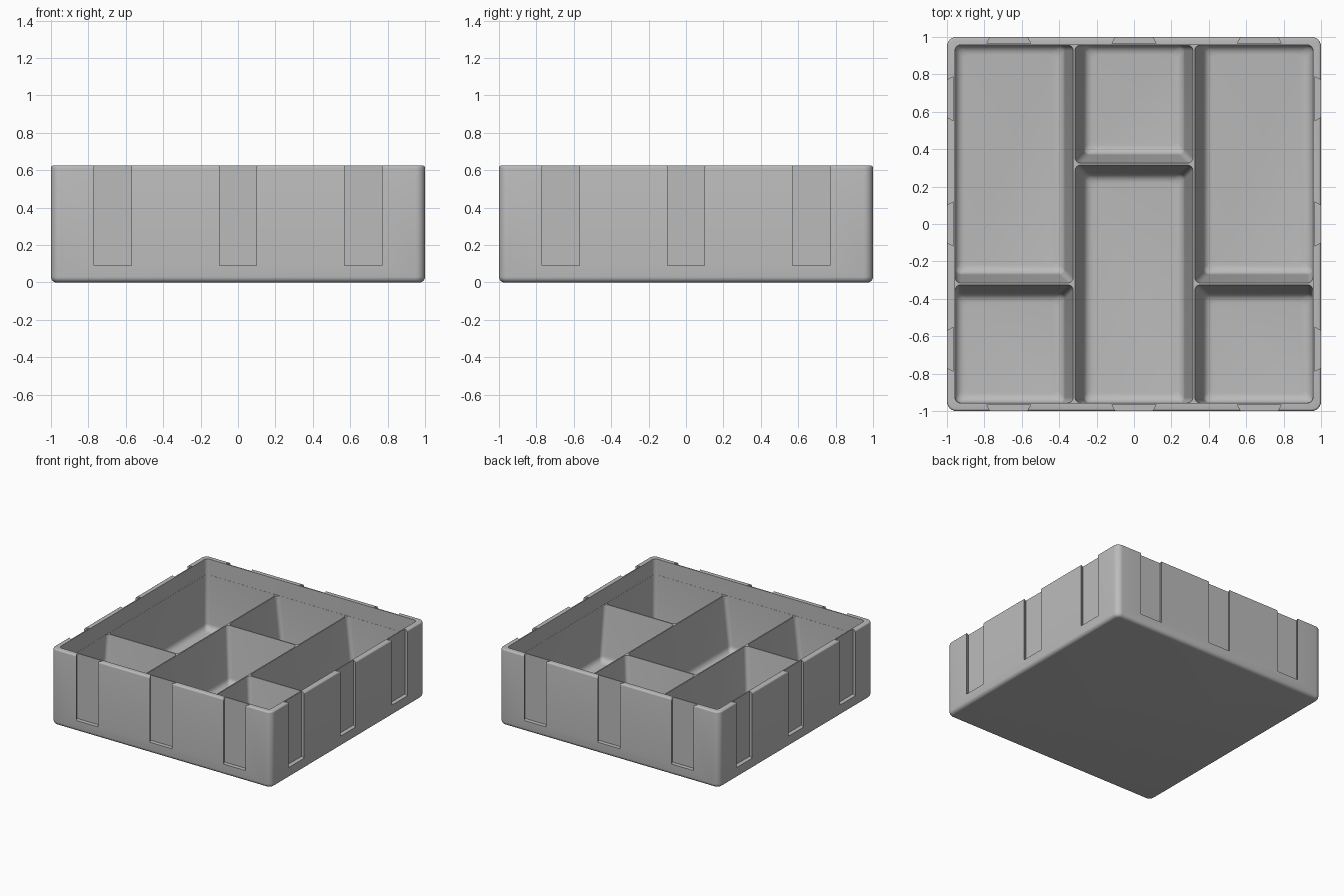
import bpy, bmesh, math

cube = bpy.data.objects.get("Cube")
if cube:
    bpy.data.objects.remove(cube, do_unlink=True)

H = 0.625          # tray height
INNER = 0.956      # inside face of the outer walls
DIV = 0.32         # divider centre lines
DIV_TOP = 0.495
FLOOR = 0.045

grey = bpy.data.materials.new("plain grey")
grey.use_nodes = True
grey.diffuse_color = (0.5, 0.5, 0.5, 1)
grey.node_tree.nodes["Principled BSDF"].inputs["Base Color"].default_value = (0.5, 0.5, 0.5, 1)


def rounded_ring(x0, x1, y0, y1, r, seg=6):
    """Rounded rectangle, anticlockwise."""
    pts = []
    corners = [(x1 - r, y1 - r), (x0 + r, y1 - r), (x0 + r, y0 + r), (x1 - r, y0 + r)]
    for i, (cx, cy) in enumerate(corners):
        for k in range(seg + 1):
            a = math.pi / 2 * (i + k / seg)
            pts.append((cx + r * math.cos(a), cy + r * math.sin(a)))
    return pts


def loft(name, rings):
    """Closed solid through a stack of (z, points) rings."""
    bm = bmesh.new()
    loops = [[bm.verts.new((x, y, z)) for x, y in pts] for z, pts in rings]
    n = len(loops[0])
    for a, b in zip(loops, loops[1:]):
        for i in range(n):
            j = (i + 1) % n
            bm.faces.new((a[i], a[j], b[j], b[i]))
    bm.faces.new(loops[0][::-1])
    bm.faces.new(loops[-1])
    bmesh.ops.recalc_face_normals(bm, faces=bm.faces)
    me = bpy.data.meshes.new(name)
    bm.to_mesh(me)
    bm.free()
    me.materials.append(grey)
    ob = bpy.data.objects.new(name, me)
    bpy.context.collection.objects.link(ob)
    return ob


def arc(r, steps=6):
    """Inset and height of a rounded bottom edge."""
    angles = [math.pi / 2 * k / steps for k in range(steps + 1)]
    return [(r * (1 - math.sin(a)), r * (1 - math.cos(a))) for a in angles]


# Outer body with rounded base and softened rim
def body_ring(inset):
    s = 1 - inset
    return rounded_ring(-s, s, -s, s, 0.05 - inset)


base = [(z, body_ring(i)) for i, z in arc(0.03)]
rim = [(H - z, body_ring(i)) for i, z in reversed(arc(0.012, 4))]
tray = loft("divided_tray", base + rim[::-1][::-1])


# Compartment cutter: straight outer walls, tapered dividers, filleted floor
def compartment(x0, x1, y0, y1):
    rings = []

    def ring(z, wall, div):
        def side(v, sign):
            return v + sign * (wall if abs(v) == INNER else div)
        rings.append((z, rounded_ring(side(x0, 1), side(x1, -1),
                                      side(y0, 1), side(y1, -1), 0.03)))

    for i, z in arc(0.05):
        ring(FLOOR + z, i, 0.05 + i)
    ring(DIV_TOP, 0, 0.005)
    ring(H + 0.1, 0, 0.005)
    return loft("compartment_cutter", rings)


cutters = []
for xa, xb, split in ((-INNER, -DIV, -DIV), (-DIV, DIV, DIV), (DIV, INNER, -DIV)):
    cutters.append(compartment(xa, xb, -INNER, split))
    cutters.append(compartment(xa, xb, split, INNER))

# Space above the dividers
s = INNER + 0.001
opening = rounded_ring(-s, s, -s, s, 0.03)
cutters.append(loft("opening_cutter", [(DIV_TOP, opening), (H + 0.2, opening)]))

# Dovetail slots, three on each side
for quarter in range(4):
    a = quarter * math.pi / 2
    c, sn = round(math.cos(a)), round(math.sin(a))
    for mid in (-0.67, 0, 0.67):
        flat = [(mid - 0.117, -0.966), (mid - 0.089, -1.02),
                (mid + 0.089, -1.02), (mid + 0.117, -0.966)]
        pts = [(x * c - y * sn, x * sn + y * c) for x, y in flat]
        cutters.append(loft("slot_cutter", [(0.09, pts), (H + 0.1, pts)]))

bpy.context.view_layer.objects.active = tray
for cutter in cutters:
    mod = tray.modifiers.new("cut", "BOOLEAN")
    mod.operation = "DIFFERENCE"
    mod.solver = "EXACT"
    mod.object = cutter
    bpy.ops.object.modifier_apply(modifier=mod.name)
    bpy.data.objects.remove(cutter, do_unlink=True)

bpy.ops.object.select_all(action="DESELECT")
tray.select_set(True)
bpy.ops.object.shade_smooth_by_angle(angle=math.radians(30))
